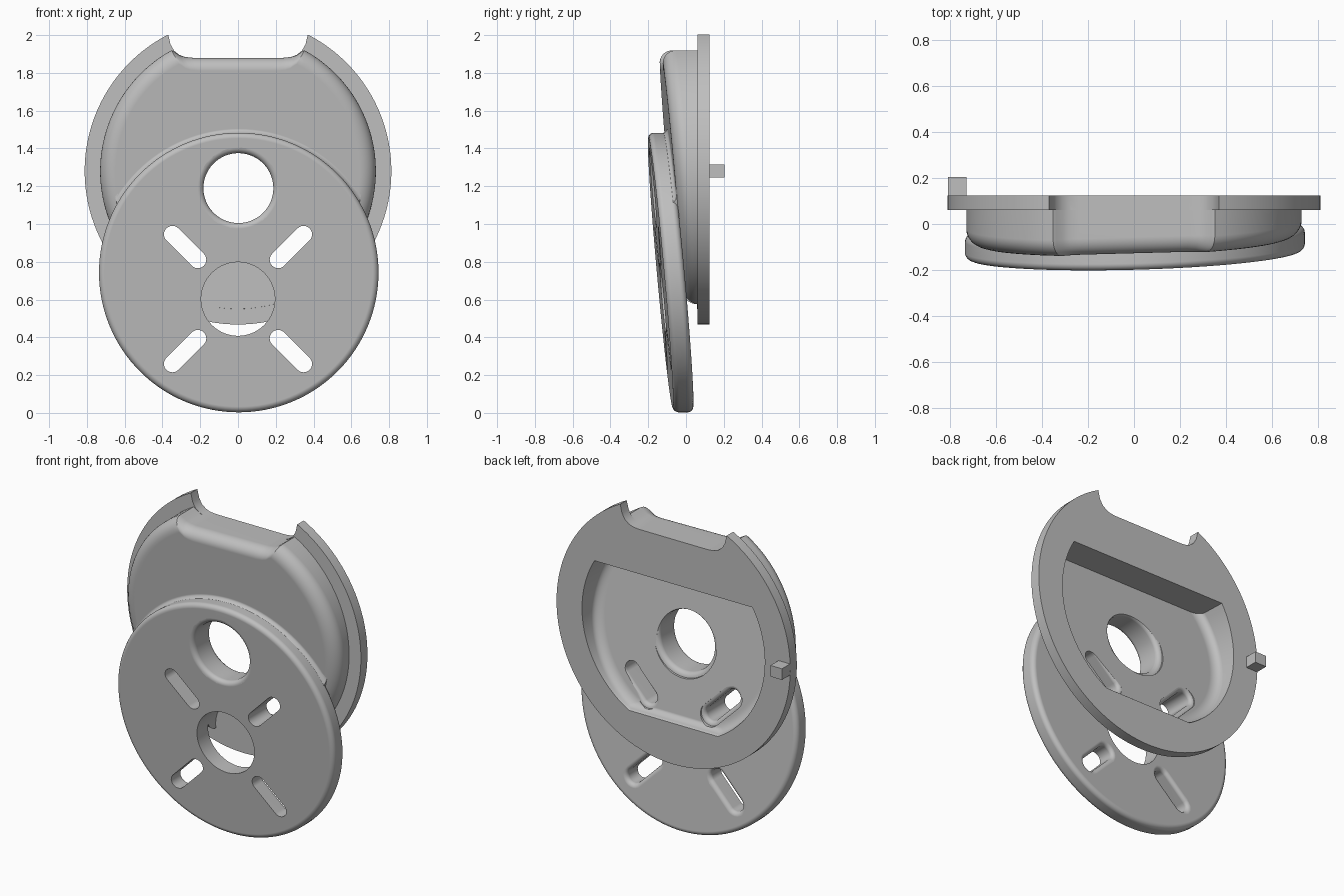
import bpy
import bmesh
from math import sin, cos, asin, acos, pi, radians

cube = bpy.data.objects.get("Cube")
if cube:
    bpy.data.objects.remove(cube, do_unlink=True)

# Single flat grey
grey = bpy.data.materials.new("mid_grey")
grey.use_nodes = True
colour = (0.52, 0.52, 0.52, 1)
grey.diffuse_color = colour
grey.node_tree.nodes["Principled BSDF"].inputs["Base Color"].default_value = colour

MID = 1.28  # height of the housing centre


def flat(outline, y):
    return [(x, y, z) for x, z in outline]


def tilted(outline, w):
    """Outline placed w behind the slanted front face."""
    return [(x, -0.135 + 0.027 * x - 0.09 * (z - 0.74) + w, z) for x, z in outline]


def on_floor(outline, w):
    """Outline placed w behind the sloping pocket floor."""
    return [(x, -0.16 * (z - 1.19) + w, z) for x, z in outline]


def loft(name, rings):
    """Closed solid through rings of equal point count."""
    bm = bmesh.new()
    loops = [[bm.verts.new(p) for p in ring] for ring in rings]
    n = len(loops[0])
    for a, b in zip(loops, loops[1:]):
        for i in range(n):
            j = (i + 1) % n
            bm.faces.new((a[i], a[j], b[j], b[i]))
    bm.faces.new(loops[0][::-1])
    bm.faces.new(loops[-1])
    if bm.calc_volume(signed=True) < 0:
        bmesh.ops.reverse_faces(bm, faces=bm.faces)
    mesh = bpy.data.meshes.new(name)
    bm.to_mesh(mesh)
    bm.free()
    mesh.materials.append(grey)
    ob = bpy.data.objects.new(name, mesh)
    bpy.context.collection.objects.link(ob)
    return ob


def circle(cx, cz, r, n=96):
    return [(cx + r * cos(2 * pi * i / n), cz + r * sin(2 * pi * i / n)) for i in range(n)]


def slot(cx, cz, r, angle, half=0.095, n=12):
    """Stadium outline turned by an angle."""
    pts = []
    for side in (0, pi):
        ex, ez = cx + half * cos(angle + side), cz + half * sin(angle + side)
        for i in range(n + 1):
            t = angle + side - pi / 2 + pi * i / n
            pts.append((ex + r * cos(t), ez + r * sin(t)))
    return pts


def notched(r, right_edge, n=110):
    """Disc outline with a notch across the top."""
    start = acos(right_edge[0][0] / r)
    sweep = pi + 2 * start
    arc = [(r * cos(start - sweep * i / n), MID + r * sin(start - sweep * i / n))
           for i in range(n + 1)]
    edge = right_edge[1:]
    return arc + [(-x, z) for x, z in edge] + edge[::-1]


def chorded(r, top, bottom, n=32):
    """Disc outline cut flat at top and bottom."""
    a, b = asin((bottom - MID) / r), asin((top - MID) / r)
    side = [(r * cos(a + (b - a) * i / n), MID + r * sin(a + (b - a) * i / n))
            for i in range(n + 1)]
    return side + [(-x, z) for x, z in reversed(side)]


def scaled(outline, s):
    return [(x * s, MID + (z - MID) * s) for x, z in outline]


def boolean(target, tool, operation):
    mod = target.modifiers.new("boolean", "BOOLEAN")
    mod.operation = operation
    mod.solver = "EXACT"
    mod.object = tool
    bpy.ops.object.select_all(action="DESELECT")
    bpy.context.view_layer.objects.active = target
    target.select_set(True)
    bpy.ops.object.modifier_apply(modifier=mod.name)
    bpy.data.objects.remove(tool, do_unlink=True)


# Rear flange
flange_edge = [(0.37, 2.0), (0.357, 1.95), (0.338, 1.917), (0.31, 1.895), (0.28, 1.884), (0.24, 1.88)]
flange = notched(0.812, flange_edge)
housing = loft("housing", [flat(flange, 0.06), flat(flange, 0.125)])

# Domed body with a rounded front edge
body_edge = [(0.352, 1.92), (0.337, 1.912), (0.31, 1.893), (0.28, 1.884), (0.24, 1.88)]
body = notched(0.73, body_edge)
rings = [flat(body, 0.09)]
for i in range(9):
    t = pi / 2 * i / 8
    rings.append(tilted(scaled(body, 0.885 + 0.115 * cos(t)), 0.18 - 0.076 * sin(t)))
boolean(housing, loft("body", rings), "UNION")

# Concave fillet where the disc meets the body
flare = [(0.05, 0.737)]
for i in range(6):
    t = pi / 2 * i / 5
    flare.append((0.07 + 0.036 * sin(t), 0.773 - 0.036 * cos(t)))
flare.append((0.13, 0.773))
fillet = loft("fillet", [tilted(circle(0.004, 0.743, r, 128), w) for w, r in flare])
core = scaled(body, 0.91)
boolean(fillet, loft("core", [tilted(core, 0), tilted(core, 0.12)]), "INTERSECT")
boolean(housing, fillet, "UNION")

# Slanted front disc with rounded rims
rim = []
for i in range(7):
    t = pi / 2 * i / 6
    rim.append((0.03 - 0.03 * cos(t), 0.71 + 0.03 * sin(t)))
rim += [(0.108 - w, r) for w, r in reversed(rim)]
disc = loft("disc", [tilted(circle(0.004, 0.743, r, 128), w) for w, r in rim])
boolean(housing, disc, "UNION")

# Rear pocket with a sloping floor and filleted sides
mouth = chorded(0.635, 1.6, 0.725)
rings = [flat(mouth, 0.16), flat(mouth, 0.125)]
for i in range(7):
    t = pi / 2 * i / 6
    rings.append(on_floor(chorded(0.57 + 0.06 * cos(t), 1.6, 0.76 - 0.03 * cos(t)),
                          0.045 - 0.045 * sin(t)))
boolean(housing, loft("pocket_cutter", rings), "DIFFERENCE")

# Blind round recess reaching the flange
recess = circle(0, 0.603, 0.195)
boolean(housing, loft("recess_cutter", [flat(recess, -0.4), flat(recess, 0.057)]), "DIFFERENCE")

# Round through hole with rounded lips
lip = [(0.03 - 0.03 * sin(pi / 2 * i / 5), 0.185 + 0.03 * (1 - cos(pi / 2 * i / 5))) for i in range(6)]
profile = [(-0.1, 0.215)] + lip[::-1] + [(0.175 - w, r) for w, r in lip] + [(0.35, 0.215)]
hole = [tilted(circle(0.002, 1.19, r), w) for w, r in profile]
boolean(housing, loft("hole_cutter", hole), "DIFFERENCE")

# Four diagonal slots, flared at the back
for cz, tilt, back, end in ((0.878, 45, 0.197, 0.22), (0.327, -45, 0.108, 0.13)):
    flare = [(-0.1, 0.045)]
    for i in range(6):
        t = pi / 2 * i / 5
        flare.append((back - 0.025 + 0.025 * sin(t), 0.07 - 0.025 * cos(t)))
    flare.append((end, 0.07))
    for side in (1, -1):
        cutter = loft("slot_cutter", [tilted(slot(side * 0.28, cz, r, radians(side * tilt)), w)
                                      for w, r in flare])
        boolean(housing, cutter, "DIFFERENCE")

bpy.ops.object.shade_smooth_by_angle(angle=radians(32))
weighted = housing.modifiers.new("weighted_normals", "WEIGHTED_NORMAL")
weighted.keep_sharp = True

# Square locating pin on the back
pin_outline = [(-0.81, 1.245), (-0.73, 1.245), (-0.73, 1.315), (-0.81, 1.315)]
loft("locating_pin", [flat(pin_outline, 0.12), flat(pin_outline, 0.205)])
